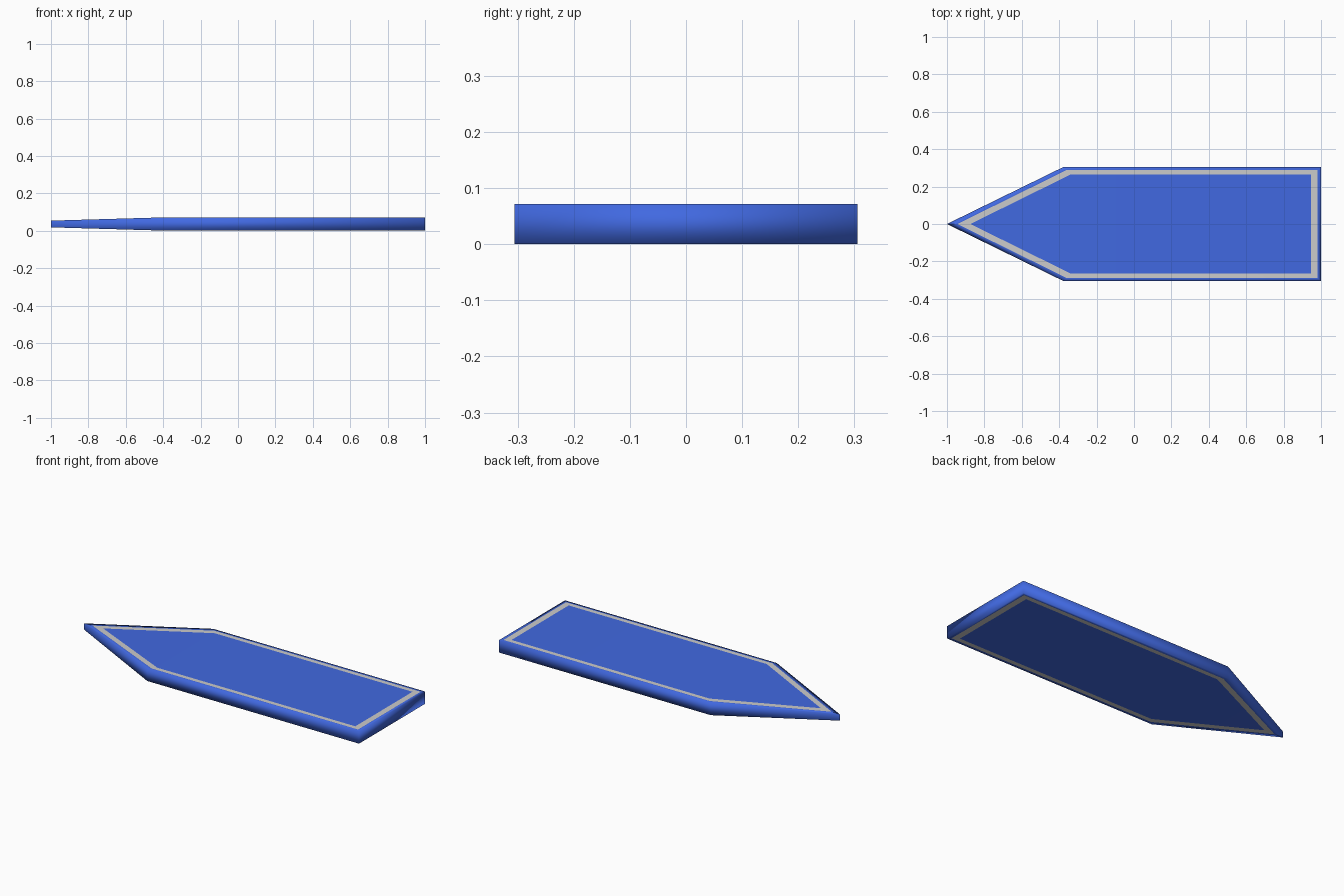
import bpy, bmesh

if "Cube" in bpy.data.objects:
    bpy.data.objects.remove(bpy.data.objects["Cube"])

HALF = 0.036          # half of the full thickness
MID = 0.036           # height of the centre plane
SHOULDER = -0.375     # where the nose starts to thin


def half_thickness(x):
    # thins in a straight line from the shoulder to the tip
    t = max(0.0, (SHOULDER - x) / (SHOULDER + 1.0))
    return HALF - t * 0.018


def ring(bm, tip, shoulder, half_width, back, side):
    # five-sided outline on the upper (side=1) or lower (side=-1) surface
    pts = [(tip, 0), (shoulder, -half_width), (back, -half_width),
           (back, half_width), (shoulder, half_width)]
    return [bm.verts.new((x, y, MID + side * half_thickness(x))) for x, y in pts]


def bridge(bm, a, b):
    for i in range(5):
        j = (i + 1) % 5
        bm.faces.new((a[i], a[j], b[j], b[i]))
    # keep the nose crease crisp
    bm.edges.get((a[0], b[0])).smooth = False


def finish(bm, name, colour=None):
    for f in bm.faces:
        f.smooth = True
    mesh = bpy.data.meshes.new(name)
    bm.to_mesh(mesh)
    bm.free()
    obj = bpy.data.objects.new(name, mesh)
    bpy.context.collection.objects.link(obj)
    if colour:
        mat = bpy.data.materials.new(name + "_blue")
        mat.diffuse_color = colour
        mat.use_nodes = True
        mat.node_tree.nodes["Principled BSDF"].inputs["Base Color"].default_value = mat.diffuse_color
        mesh.materials.append(mat)
    return obj


EDGE = (-1.0, SHOULDER, 0.306, 1.0)
OUTER = (-0.945, -0.357, 0.29, 0.982)
INNER = (-0.875, -0.338, 0.265, 0.947)
BLUE = (0.053, 0.141, 0.752, 1)

# board: outer wall, narrow rim and centre panels
bm = bmesh.new()
top, bottom = ring(bm, *EDGE, 1), ring(bm, *EDGE, -1)
bridge(bm, bottom, top)
bridge(bm, top, ring(bm, *OUTER, 1))
bridge(bm, ring(bm, *OUTER, -1), bottom)
for side in (1, -1):
    p = ring(bm, *INNER, side)
    for idx in ((0, 1, 4), (1, 2, 3, 4)):
        bm.faces.new([p[i] for i in idx][::side])
finish(bm, "board", BLUE)

# grey stripe inlaid on both surfaces
bm = bmesh.new()
bridge(bm, ring(bm, *OUTER, 1), ring(bm, *INNER, 1))
bridge(bm, ring(bm, *INNER, -1), ring(bm, *OUTER, -1))
finish(bm, "border_stripe")
